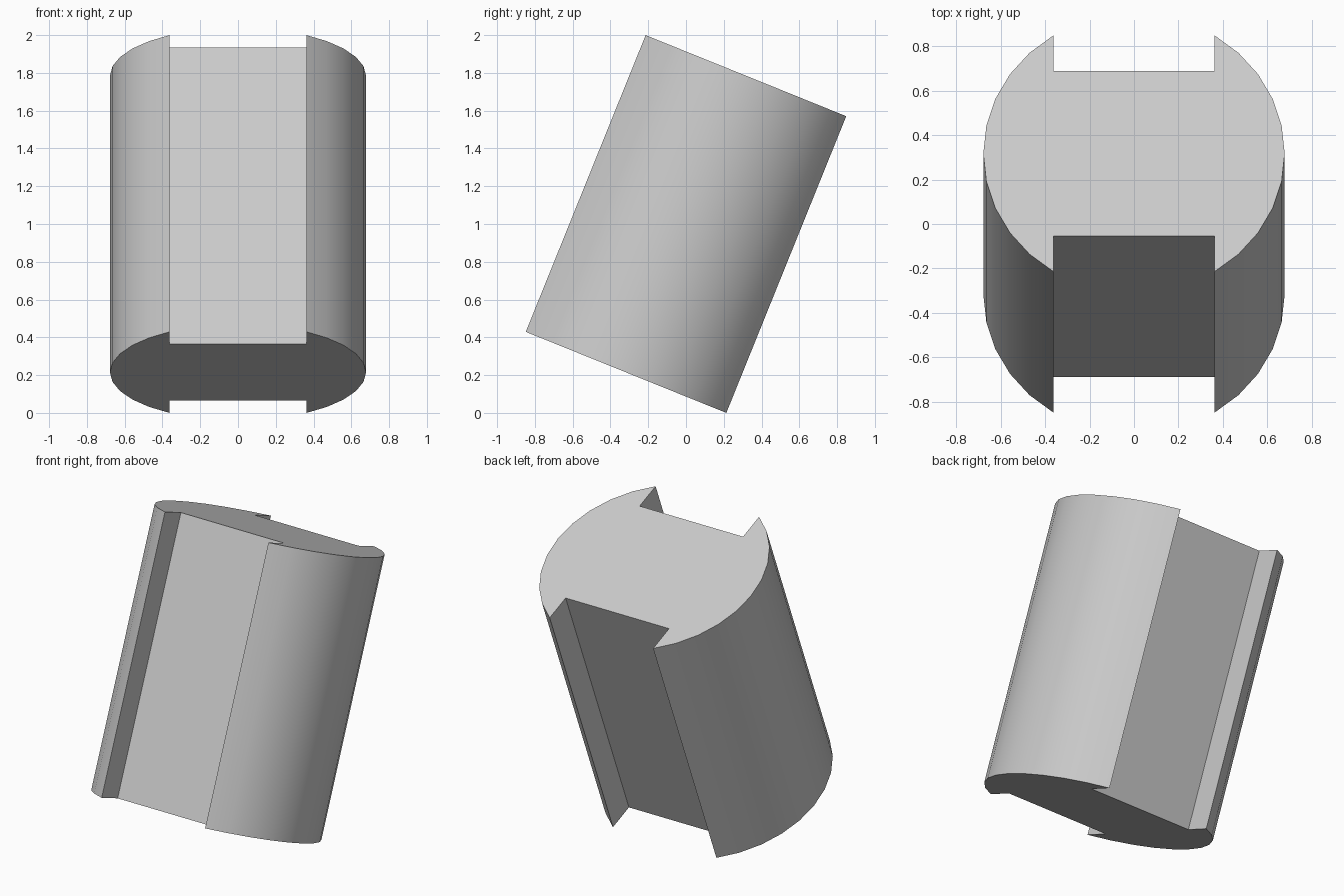
import bpy, bmesh, math
from mathutils import Matrix

cube = bpy.data.objects.get("Cube")
if cube:
    bpy.data.objects.remove(cube, do_unlink=True)

RADIUS, LENGTH = 0.678, 1.694
SLOT_HALF, SLOT_FLOOR = 0.363, 0.40
TILT, STEPS = math.radians(-22), 10

# Plain grey material
grey = bpy.data.materials.new("light grey")
grey.use_nodes = True
colour = (0.6, 0.6, 0.6, 1)
grey.diffuse_color = colour
grey.node_tree.nodes["Principled BSDF"].inputs["Base Color"].default_value = colour

# Half section: round side between the two slots, then turned for the other half
reach = math.acos(SLOT_HALF / RADIUS)
half = [(SLOT_HALF, -SLOT_FLOOR)]
for i in range(STEPS + 1):
    a = -reach + 2 * reach * i / STEPS
    half.append((RADIUS * math.cos(a), RADIUS * math.sin(a)))
half.append((SLOT_HALF, SLOT_FLOOR))
section = half + [(-x, -y) for x, y in half]

# Extrude the section along the axis
bm = bmesh.new()
base = bm.faces.new([bm.verts.new((x, y, -LENGTH / 2)) for x, y in section])
top = bmesh.ops.extrude_face_region(bm, geom=[base], use_keep_orig=True)["geom"]
bmesh.ops.translate(bm, vec=(0, 0, LENGTH),
                    verts=[v for v in top if isinstance(v, bmesh.types.BMVert)])
bmesh.ops.recalc_face_normals(bm, faces=bm.faces)

# Lean the cylinder back and stand its lowest edge on the ground
bm.transform(Matrix.Rotation(TILT, 4, "X"))
lowest = min(v.co.z for v in bm.verts)
bmesh.ops.translate(bm, vec=(0, 0, -lowest), verts=bm.verts)

mesh = bpy.data.meshes.new("slotted_cylinder")
bm.to_mesh(mesh)
bm.free()
mesh.materials.append(grey)
body = bpy.data.objects.new("slotted_cylinder", mesh)
bpy.context.collection.objects.link(body)

# Smooth round sides, crisp slot edges
bpy.ops.object.select_all(action="DESELECT")
body.select_set(True)
bpy.context.view_layer.objects.active = body
bpy.ops.object.shade_smooth_by_angle(angle=math.radians(30))
